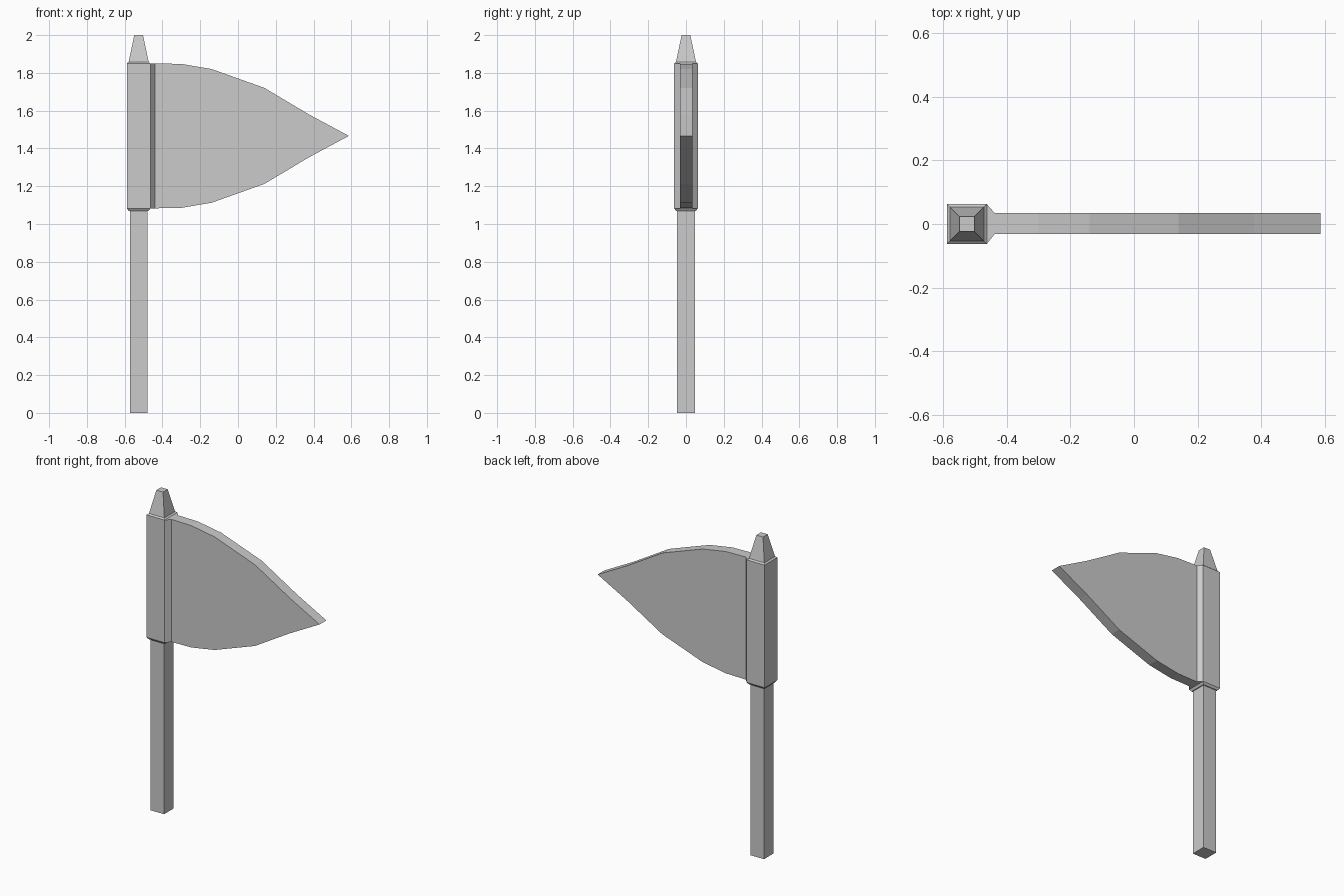
import bpy, bmesh
from mathutils import Vector

if "Cube" in bpy.data.objects:
    bpy.data.objects.remove(bpy.data.objects["Cube"])

CX = -0.526  # pole axis


def finish(name, bm, open_test=None):
    """Fix normals, drop the hidden joint faces, and make the object."""
    bmesh.ops.recalc_face_normals(bm, faces=bm.faces[:])
    if open_test:
        hidden = [f for f in bm.faces if open_test(f.calc_center_median(), f.normal)]
        bmesh.ops.delete(bm, geom=hidden, context='FACES')
    mesh = bpy.data.meshes.new(name)
    bm.to_mesh(mesh)
    bm.free()
    obj = bpy.data.objects.new(name, mesh)
    bpy.context.collection.objects.link(obj)
    return obj


def square_loft(name, sections, open_test):
    """Stack square sections given as (z, half width)."""
    bm = bmesh.new()
    rings = [[bm.verts.new((CX + sx * h, sy * h, z))
              for sx, sy in ((-1, -1), (1, -1), (1, 1), (-1, 1))]
             for z, h in sections]
    for a, b in zip(rings, rings[1:]):
        for i in range(4):
            j = (i + 1) % 4
            bm.faces.new((a[i], a[j], b[j], b[i]))
    bm.faces.new(rings[0])
    bm.faces.new(rings[-1])
    return finish(name, bm, open_test)


def prism(name, points, offset, open_test):
    """Extrude a closed outline of 3D points along an offset."""
    bm = bmesh.new()
    face = bm.faces.new([bm.verts.new(p) for p in points])
    ext = bmesh.ops.extrude_face_region(bm, geom=[face], use_keep_orig=True)
    moved = [v for v in ext['geom'] if isinstance(v, bmesh.types.BMVert)]
    bmesh.ops.translate(bm, verts=moved, vec=Vector(offset))
    return finish(name, bm, open_test)


# Lower pole
square_loft("pole", [(0, 0.047), (1.072, 0.047)],
            lambda c, n: n.z > 0.9)

# Thicker sleeve with bevelled ends, open where the flag joins
square_loft("sleeve",
            [(1.07, 0.047), (1.07, 0.053), (1.083, 0.0625), (1.85, 0.0625), (1.858, 0.053)],
            lambda c, n: n.x > 0.9 or (abs(n.z) > 0.9 and abs(c.x - CX) < 0.01
                                       and abs(c.y) < 0.01))

# Tapered finial
square_loft("finial", [(1.858, 0.053), (2.0, 0.023)],
            lambda c, n: n.z < -0.9)

# Chamfered strip joining sleeve and flag
prism("flag_root",
      [(-0.4635, -0.0625, 1.083), (-0.439, -0.032, 1.083),
       (-0.439, 0.035, 1.083), (-0.4635, 0.0625, 1.083)],
      (0, 0, 0.767), lambda c, n: abs(n.x) > 0.9)

# Pointed flag: the upper edge, the tip, then the edge mirrored below
MID = 1.4665
edge = [(-0.439, 0.3835), (-0.30, 0.381), (-0.14, 0.354), (0.14, 0.254), (0.38, 0.111)]
outline = [(x, -0.032, MID + h) for x, h in edge] + [(0.587, -0.032, MID)]
outline += [(x, -0.032, MID - h) for x, h in reversed(edge)]
prism("flag", outline, (0, 0.067, 0), lambda c, n: n.x < -0.9)
